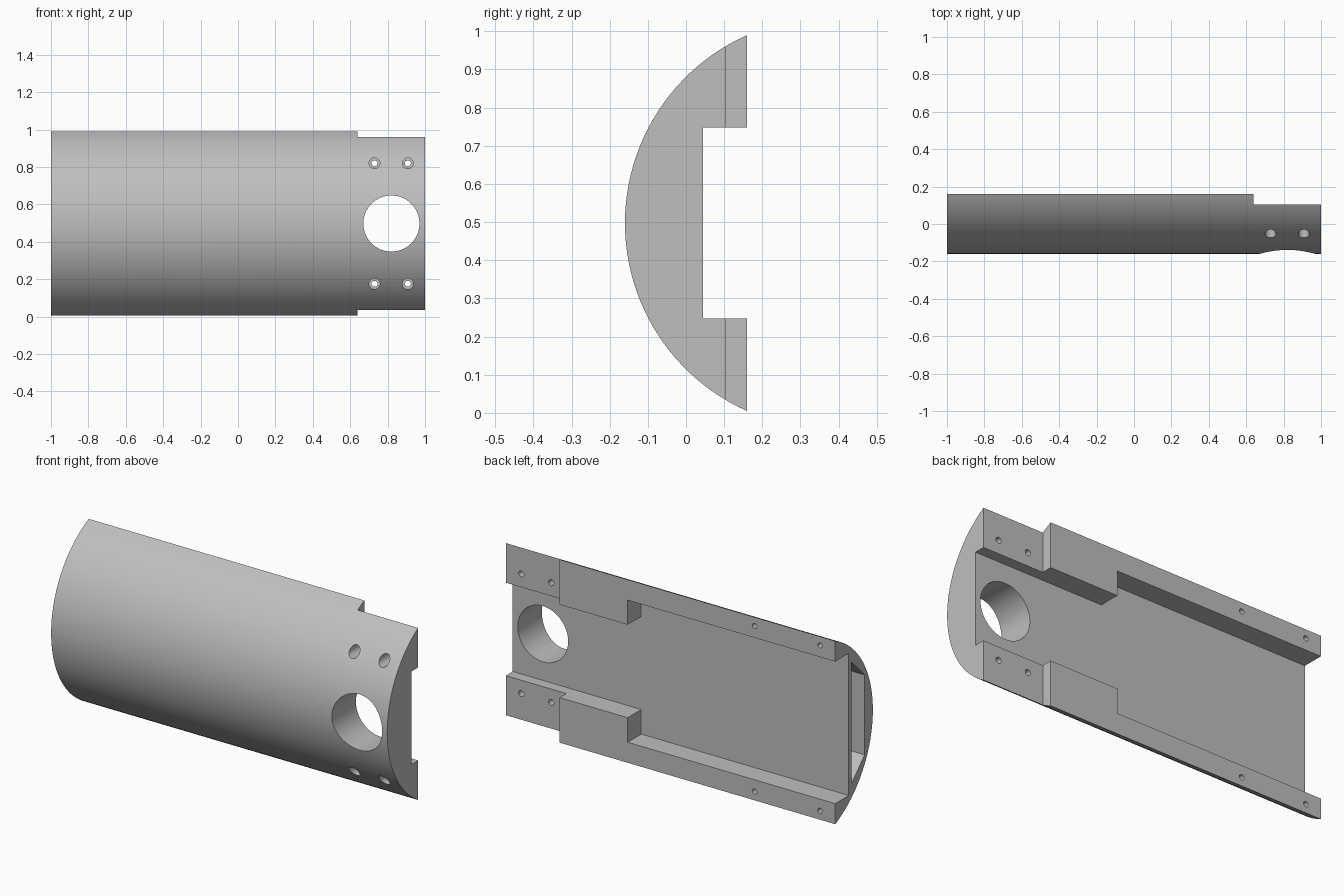
import bpy, bmesh, math
from mathutils import Matrix

cube = bpy.data.objects.get("Cube")
if cube:
    bpy.data.objects.remove(cube, do_unlink=True)

MID = 0.4975       # height of the long axis
HALF = 0.4925      # half height of the flat back
BACK, FRONT = 0.16, -0.16
RADIUS = (HALF ** 2 + (BACK - FRONT) ** 2) / (2 * (BACK - FRONT))
CENTRE_Y = FRONT + RADIUS

grey = bpy.data.materials.new("plain grey")
grey.use_nodes = True
colour = (0.52, 0.52, 0.52, 1)
grey.diffuse_color = colour
grey.node_tree.nodes["Principled BSDF"].inputs["Base Color"].default_value = colour


def finish(bm, name):
    bmesh.ops.recalc_face_normals(bm, faces=bm.faces)
    mesh = bpy.data.meshes.new(name)
    bm.to_mesh(mesh)
    bm.free()
    mesh.materials.append(grey)
    ob = bpy.data.objects.new(name, mesh)
    bpy.context.collection.objects.link(ob)
    return ob


def extrude_x(name, profile, x0, x1):
    """Prism along x from a (y, z) profile."""
    bm = bmesh.new()
    face = bm.faces.new([bm.verts.new((x0, y, z)) for y, z in profile])
    out = bmesh.ops.extrude_face_region(bm, geom=[face])
    moved = [v for v in out["geom"] if isinstance(v, bmesh.types.BMVert)]
    bmesh.ops.translate(bm, verts=moved, vec=(x1 - x0, 0, 0))
    return finish(bm, name)


def block(name, x0, x1, y0, y1, half):
    return extrude_x(name, [(y0, MID - half), (y1, MID - half),
                            (y1, MID + half), (y0, MID + half)], x0, x1)


def bore(name, x, z, radius, y0, y1, sides=32):
    """Cylinder along y."""
    bm = bmesh.new()
    bmesh.ops.create_cone(bm, cap_ends=True, segments=sides, radius1=radius,
                          radius2=radius, depth=y1 - y0)
    bm.transform(Matrix.Translation((x, (y0 + y1) / 2, z))
                 @ Matrix.Rotation(math.pi / 2, 4, 'X'))
    return finish(bm, name)


# Curved shell body: a circular segment swept along x
spread = math.asin(HALF / RADIUS)
STEPS = 48
arc = []
for i in range(STEPS + 1):
    a = spread * (2 * i / STEPS - 1)
    arc.append((CENTRE_Y - RADIUS * math.cos(a), MID + RADIUS * math.sin(a)))
body = extrude_x("curved_body", arc, -1, 1)

# Back channel, wide then narrow, and the lowered rail ends
cutters = [
    block("narrow_channel_cutter", 0, 1.1, 0.045, 0.3, 0.25),
    block("wide_channel_cutter", -1.1, 0.235, 0.045, 0.3, 0.382),
    block("rail_end_cutter", 0.64, 1.1, 0.103, 0.3, 0.6),
]

# Pocket inside the far end
pocket = [(0.02, MID - 0.325), (0.02, MID + 0.325),
          (-0.09, MID + 0.215), (-0.09, MID - 0.215)]
cutters.append(extrude_x("end_pocket_cutter", pocket, -1.1, 0.2))

# Large round opening
cutters.append(bore("round_opening_cutter", 0.82, MID, 0.15, -0.4, 0.4, 64))

# Counterbored through holes and blind rail holes, mirrored in height
for side in (-1, 1):
    for x in (0.73, 0.908):
        z = MID + side * 0.322
        cutters.append(bore("screw_hole_cutter", x, z, 0.016, -0.4, 0.4))
        cutters.append(bore("screw_head_cutter", x, z, 0.029, -0.4, 0.03))
    for x in (-0.52, -0.91):
        cutters.append(bore("rail_hole_cutter", x, MID + side * 0.445,
                            0.014, 0.11, 0.3, 24))

# Cut everything from the body, then discard the cutters
bpy.ops.object.select_all(action='DESELECT')
body.select_set(True)
bpy.context.view_layer.objects.active = body
for cutter in cutters:
    cutter.hide_render = True
    mod = body.modifiers.new("cut", 'BOOLEAN')
    mod.operation = 'DIFFERENCE'
    mod.solver = 'EXACT'
    mod.object = cutter
    bpy.ops.object.modifier_apply(modifier=mod.name)
    bpy.data.objects.remove(cutter, do_unlink=True)

bpy.ops.object.shade_smooth_by_angle(angle=math.radians(25))
